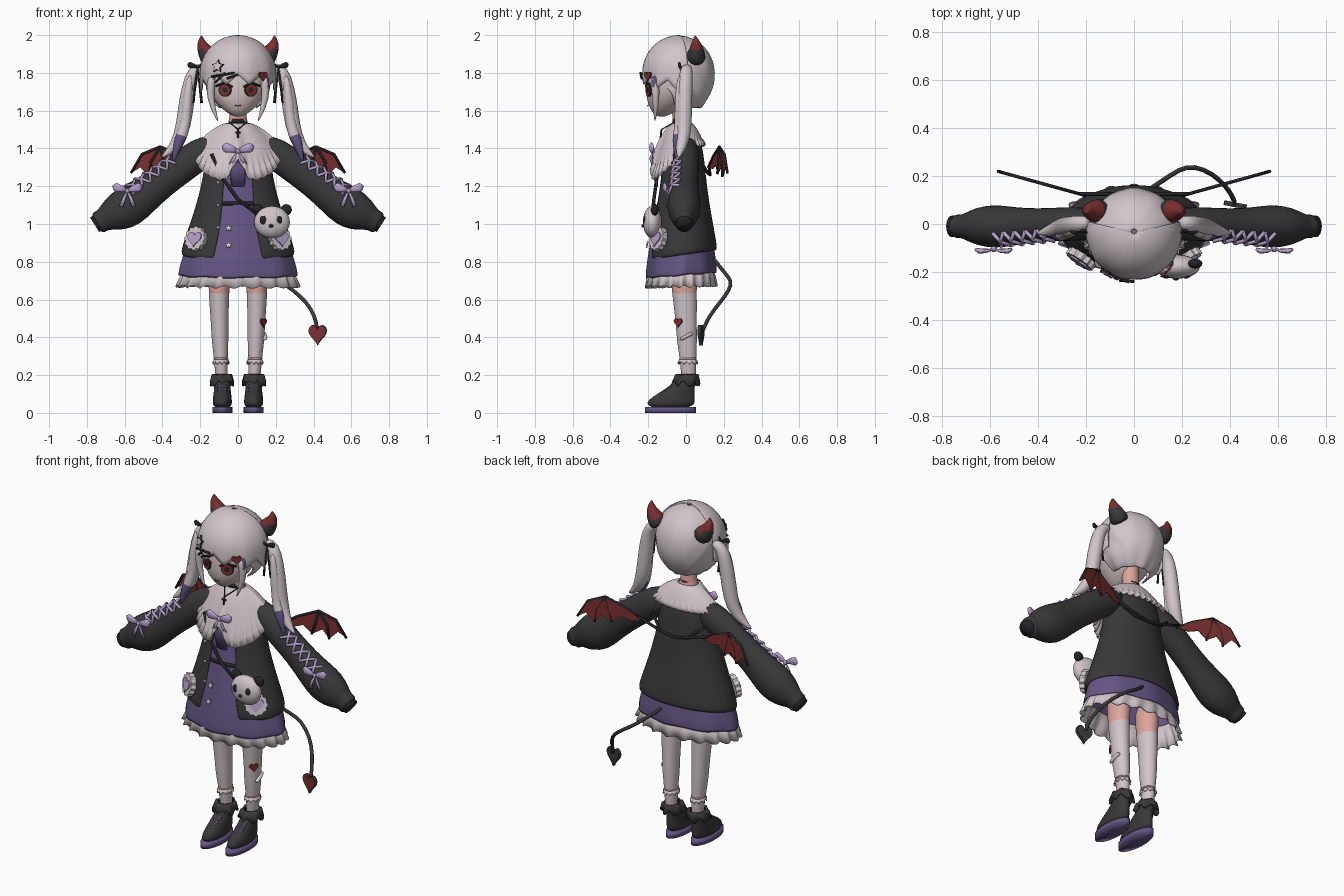
import bpy, bmesh
from math import sin, cos, pi, acos, asin, exp, tau
from mathutils import Vector, Matrix

cube = bpy.data.objects.get("Cube")
if cube:
    bpy.data.objects.remove(cube)


def mat(name, *rgb):
    m = bpy.data.materials.new(name)
    m.use_nodes = True
    m.diffuse_color = (*rgb, 1)
    bsdf = m.node_tree.nodes["Principled BSDF"]
    bsdf.inputs["Base Color"].default_value = (*rgb, 1)
    bsdf.inputs["Roughness"].default_value = 0.8
    return m


WHITE = mat("pale hair white", .64, .56, .59)
FACE = mat("pale face", .68, .56, .55)
SKIN = mat("pink skin", .72, .38, .33)
BLACK = mat("charcoal cloth", .04, .04, .04)
TRIM = mat("black trim", .018, .018, .02)
PURPLE = mat("dusty purple", .13, .09, .23)
LILAC = mat("lilac ribbon", .48, .36, .62)
RED = mat("dark red", .2, .028, .028)


def finish(name, bm, colours, rule=None, mirror=False, smooth=True, sub=0, solid=0):
    """Turn a bmesh into one object, or a left and right pair."""
    bmesh.ops.recalc_face_normals(bm, faces=bm.faces)
    for f in bm.faces:
        f.smooth = smooth
        if rule:
            f.material_index = int(rule(f))
    me = bpy.data.meshes.new(name)
    bm.to_mesh(me)
    bm.free()
    for c in colours:
        me.materials.append(c)
    meshes = [(name, me)]
    if mirror:
        other = me.copy()
        other.transform(Matrix.Scale(-1, 4, (1, 0, 0)))
        other.flip_normals()
        meshes = [("left_" + name, me), ("right_" + name, other)]
    for label, data in meshes:
        ob = bpy.data.objects.new(label, data)
        bpy.context.scene.collection.objects.link(ob)
        if solid:
            ob.modifiers.new("Thickness", "SOLIDIFY").thickness = solid
        if sub:
            s = ob.modifiers.new("Smooth", "SUBSURF")
            s.levels = s.render_levels = sub


def sheet(name, f, cols, rows, colours, ring=True, **kw):
    """Grid surface from f(u, row), with u running from 0 to 1."""
    bm = bmesh.new()
    div = cols if ring else cols - 1
    g = [[bm.verts.new(f(i / div, j)) for i in range(cols)] for j in range(rows)]
    for j in range(rows - 1):
        for i in range(div):
            k = (i + 1) % cols
            bm.faces.new((g[j][i], g[j][k], g[j + 1][k], g[j + 1][i]))
    finish(name, bm, colours, **kw)


def loft(name, rings, colours, x=0, cols=40, waves=0, amp=0, gaps=None, lift=0, **kw):
    """Stacked ellipses (z, rx, ry, centre y), optionally open at the front or ruffled."""
    def f(u, j):
        z, rx, ry, cy = rings[j]
        a0 = asin(gaps[j] / rx) if gaps else 0
        a = a0 + u * (tau - 2 * a0)
        t = j / (len(rings) - 1)
        r = 1 + amp * t * cos(waves * a)
        z += t * (lift * (1 - cos(a)) / 2 + amp * .15 * sin(waves * a))
        return (x + rx * r * sin(a), cy - ry * r * cos(a), z)
    sheet(name, f, cols, len(rings), colours, ring=not gaps, **kw)


def tube(bm, path, radii, n=8, flat=1, ref=(0, 1, 0)):
    pts = [Vector(p) for p in path]
    if not isinstance(radii, (list, tuple)):
        radii = [radii] * len(pts)
    loops = []
    for i, p in enumerate(pts):
        t = (pts[min(i + 1, len(pts) - 1)] - pts[max(i - 1, 0)]).normalized()
        side = Vector(ref) - t * t.dot(Vector(ref))
        if side.length < .05:
            side = t.orthogonal()
        side.normalize()
        up = t.cross(side)
        loops.append([bm.verts.new(p + radii[i] * (side * flat * cos(tau * k / n) + up * sin(tau * k / n)))
                      for k in range(n)])
    for a, b in zip(loops, loops[1:]):
        for k in range(n):
            bm.faces.new((a[k], a[k - 1], b[k - 1], b[k]))
    bm.faces.new(loops[0])
    bm.faces.new(loops[-1])


def tubes(name, paths, radii, colours, n=8, flat=1, **kw):
    bm = bmesh.new()
    for p in paths:
        tube(bm, p, radii, n, flat)
    finish(name, bm, colours, **kw)


def balls(name, items, colours, **kw):
    bm = bmesh.new()
    for loc, size in items:
        m = Matrix.Translation(loc) @ Matrix.Diagonal((*size, 1))
        bmesh.ops.create_uvsphere(bm, u_segments=20, v_segments=12, radius=1, matrix=m)
    finish(name, bm, colours, **kw)


def plate(name, outline, loc, colours, size=1, turn=0, pitch=0, thick=.008, **kw):
    """Flat shape facing the front, turned towards the side or pitched."""
    bm = bmesh.new()
    face = bm.faces.new([bm.verts.new((p[0] * size, 0, p[1] * size)) for p in outline])
    ext = bmesh.ops.extrude_face_region(bm, geom=[face])["geom"]
    bmesh.ops.translate(bm, vec=(0, thick, 0), verts=[v for v in ext if isinstance(v, bmesh.types.BMVert)])
    bm.transform(Matrix.Translation(loc) @ Matrix.Rotation(turn, 4, "Z") @ Matrix.Rotation(pitch, 4, "X"))
    finish(name, bm, colours, smooth=False, **kw)


def polar(n, r, sx=1):
    return [(sx * r(tau * k / n) * sin(tau * k / n), r(tau * k / n) * cos(tau * k / n)) for k in range(n)]


DISC = polar(24, lambda a: 1)
RUFFLE = polar(60, lambda a: 1 + .07 * cos(12 * a))
STAR = polar(10, lambda a: 1 if round(a / tau * 10) % 2 == 0 else .5)
HEART = [(sin(t) ** 3, (13 * cos(t) - 5 * cos(2 * t) - 2 * cos(3 * t) - cos(4 * t)) / 16)
         for t in [tau * k / 32 for k in range(32)]]


def bow(name, loc, s, colour, drop=1.2, **kw):
    """Two loops, a knot and two hanging ends."""
    bm = bmesh.new()
    o = Vector(loc)
    for d in (-1, 1):
        loop = [o + s * Vector(p) for p in ((0, 0, 0), (d * .4, -.1, .15), (d * .8, -.1, .25), (d, 0, .2))]
        tube(bm, loop, [.1 * s, .24 * s, .34 * s, .2 * s], 10, .45)
        end = [o + s * Vector(p) for p in ((0, 0, 0), (d * .25, -.05, -.5 * drop), (d * .45, 0, -drop))]
        tube(bm, end, [.06 * s, .13 * s, .15 * s], 8, .3)
    bmesh.ops.create_uvsphere(bm, u_segments=12, v_segments=8, radius=.17 * s, matrix=Matrix.Translation(o))
    finish(name, bm, [colour], **kw)


# Head, face and neck
loft("face", [(1.568, .01, .01, -.13), (1.58, .045, .045, -.125), (1.61, .085, .08, -.11), (1.66, .13, .115, -.095),
              (1.73, .157, .137, -.075), (1.8, .165, .15, -.06), (1.88, .13, .12, -.05)], [FACE], sub=1)
loft("neck", [(1.66, .05, .05, -.035), (1.55, .042, .042, -.025), (1.51, .06, .05, -.02), (1.45, .13, .07, -.02)],
     [SKIN], sub=1)
loft("choker", [(1.555, .046, .046, -.025), (1.535, .049, .047, -.025)], [TRIM], solid=.008)
tubes("cross_pendant", [[(0, -.13, 1.5), (0, -.135, 1.455)], [(-.014, -.133, 1.485), (.014, -.133, 1.485)]], .005, [TRIM])
tubes("necklace", [[(.045, -.06, 1.54), (0, -.13, 1.5)]], .003, [TRIM], mirror=True)
for label, size, y, c in (("eye_outline", .036, -.2, TRIM), ("iris", .03, -.203, RED), ("pupil", .013, -.206, TRIM)):
    plate(label, DISC, (.07, y, 1.71), [c], size, turn=.4, mirror=True)
tubes("eyelash", [[(.03, -.212, 1.725), (.07, -.207, 1.75), (.115, -.178, 1.73)]], .006, [TRIM], mirror=True)
tubes("mouth", [[(-.015, -.2, 1.628), (0, -.205, 1.625), (.015, -.2, 1.628)]], .002, [RED])

# Hair cap, fringe and locks
loft("hair_back", [(2, .01, .01, -.035), (1.985, .075, .072, -.035), (1.94, .14, .135, -.035), (1.88, .18, .175, -.035),
                   (1.8, .195, .19, -.035), (1.72, .185, .18, -.035), (1.66, .15, .145, -.035), (1.61, .1, .11, -.03)],
     [WHITE], gaps=[0, 0, 0, 0, 0, .178, .146, .097], cols=60, waves=10, amp=.02, sub=1, solid=.012)


def fringe(u, j):
    a = (u - .5) * 3.6
    saw = abs((a * 1.6 % 1) * 2 - 1)
    hem = 1.74 + .05 * saw - .06 * (a / 1.8) ** 2
    phi = acos((hem - 1.8) / .2) * (.02 + .98 * j / 12)
    r = sin(min(phi, pi / 2)) * (1 + .02 * (j / 12) * (.5 - saw))
    return (.2 * r * sin(a), -.035 - .198 * r * cos(a), 1.8 + .2 * cos(phi))


sheet("fringe", fringe, 90, 13, [WHITE], ring=False, solid=.01)
tubes("side_lock", [[(.135, -.17, 1.79), (.15, -.16, 1.7), (.135, -.16, 1.62), (.105, -.165, 1.54)]],
      [.025, .024, .016, .003], [WHITE], mirror=True, sub=1)
tubes("purple_streak", [[(.15, -.165, 1.79), (.152, -.168, 1.73), (.14, -.17, 1.66)]], [.012, .02, .003], [PURPLE], sub=1)
tubes("twin_tail", [[(.18, .01, 1.83), (.235, 0, 1.82), (.262, -.005, 1.72), (.28, -.01, 1.58), (.3, -.01, 1.47),
                     (.35, -.03, 1.39), (.41, -.04, 1.35)]], [.025, .036, .042, .044, .04, .028, .003],
      [WHITE], n=10, mirror=True, sub=1)
tubes("twin_tail_strand", [[(.25, -.03, 1.8), (.27, -.035, 1.66), (.275, -.03, 1.54), (.3, -.04, 1.46), (.32, -.045, 1.42),
                            (.345, -.05, 1.32)]], [.015, .03, .03, .034, .03, .003], [WHITE, PURPLE],
      rule=lambda f: f.calc_center_median().z < 1.48, mirror=True, sub=1)
bow("hair_ribbon", (.215, -.03, 1.83), .05, TRIM, drop=3.8, mirror=True)
plate("heart_clip", HEART, (.135, -.205, 1.785), [RED], .028, turn=.7)
plate("star_clip", STAR, (-.11, -.215, 1.835), [WHITE], .03, turn=-.5, pitch=-.2)
plate("star_clip_edge", STAR, (-.109, -.211, 1.835), [TRIM], .038, turn=-.5, pitch=-.2)
tubes("hair_pins", [[(-.14, -.195, 1.78), (-.02, -.242, 1.8)], [(-.12, -.2, 1.75), (-.07, -.23, 1.8)],
                    [(-.06, -.235, 1.77), (0, -.24, 1.79)]], .006, [TRIM])

# Horns with dark base and red tip
tubes("horn", [[(.13, .05, 1.86), (.165, .055, 1.9), (.185, .055, 1.935), (.195, .052, 1.965), (.193, .048, 2)]],
      [.06, .05, .036, .022, .002], [BLACK, RED], n=12, rule=lambda f: f.calc_center_median().z > 1.92,
      mirror=True, sub=1)

# Dress, petticoat frill and belt
loft("dress", [(1.48, .08, .06, -.02), (1.4, .145, .092, -.025), (1.25, .16, .105, -.025), (1.1, .195, .125, -.025),
               (.95, .245, .155, -.025), (.8, .295, .18, -.025), (.71, .315, .187, -.025)],
     [PURPLE], cols=64, waves=8, amp=.02, lift=.03, sub=1, solid=.008)
loft("petticoat_frill", [(.79, .27, .16, -.025), (.72, .3, .178, -.025), (.665, .318, .185, -.025)],
     [WHITE], cols=160, waves=20, amp=.045, lift=.01, solid=.006)
loft("belt", [(1.12, .195, .125, -.025), (1.1, .2, .13, -.025)], [TRIM], solid=.008)

# Open jacket with sleeves
loft("jacket", [(1.51, .07, .055, -.02), (1.46, .15, .085, -.02), (1.38, .175, .112, -.02), (1.25, .18, .123, -.02),
                (1.1, .217, .142, -.022), (.95, .265, .168, -.022), (.85, .3, .183, -.02), (.81, .3, .183, -.02)],
     [BLACK], cols=48, gaps=[.05, .06, .07, .075, .085, .1, .125, .13], lift=.05, sub=1, solid=.014)
tubes("sleeve", [[(.1, 0, 1.42), (.2, 0, 1.375), (.3, 0, 1.3), (.4, -.005, 1.225), (.5, -.01, 1.15), (.58, -.01, 1.09),
                  (.65, -.01, 1.055), (.7, -.01, 1.03), (.72, -.01, 1.018), (.755, -.01, .998)]],
      [.07, .088, .088, .086, .1, .116, .1, .07, .058, .068], [BLACK], n=14, flat=.82, mirror=True, sub=1)
tubes("sleeve_opening", [[(.74, -.01, 1.008), (.759, -.01, .996)]], .045, [TRIM], n=16, mirror=True)


def on_sleeve(t, angle, r):
    c = Vector((.31, 0, 1.295)).lerp(Vector((.53, -.01, 1.125)), t)
    return c + r * (cos(angle) * Vector((.6, 0, .8)) + sin(angle) * Vector((0, -.85, 0)))


tubes("sleeve_lacing", [[on_sleeve(k / 5, a, .092 + .003 * k), on_sleeve((k + .5) / 5, .75, .1 + .003 * k),
                         on_sleeve((k + 1) / 5, 1.5 - a, .094 + .003 * k)]
                        for k in range(5) for a in (.3, 1.2)], .008, [LILAC], mirror=True)
bow("sleeve_bow", (.585, -.105, 1.175), .075, LILAC, drop=1.1, mirror=True)


# Wide collar with ruffled edge and chest bow
def collar(u, j):
    a = u * tau
    d = min(a, tau - a)
    t = j / 8
    z_out = 1.435 - .16 * max(0, cos(a)) ** .6 * (1 - .6 * exp(-(d / .2) ** 2))
    wave = .03 * cos(34 * a) if j > 7 else 0
    return ((.06 + .15 * t) * (1 + wave) * sin(a), -.022 - (.05 + (.105 if cos(a) > 0 else .065) * t) * (1 + wave) * cos(a),
            1.535 + (z_out - 1.535) * t ** 1.5 + wave * .2)


sheet("collar", collar, 170, 10, [WHITE], solid=.008)
bow("chest_bow", (0, -.175, 1.385), .08, LILAC, drop=.9)
tubes("chest_tie", [[(0, -.16, 1.38), (0, -.165, 1.3), (0, -.155, 1.2)]], [.02, .045, .035], [PURPLE], flat=.2)
tubes("buttons", [[(-.105, -.16, z), (-.105, -.168, z)] for z in (1.22, 1.1, .98)], .008, [WHITE])

# Heart pockets and dress prints
plate("pocket_frill", RUFFLE, (.23, -.158, .925), [WHITE], .062, turn=.6, pitch=-.2, thick=.03, mirror=True)
plate("pocket_heart", HEART, (.233, -.164, .925), [LILAC], .044, turn=.6, pitch=-.2, mirror=True)
for z in (.98, .89):
    plate("dress_print", STAR, (-.05, -.192 - (.98 - z) * .2, z), [WHITE], .02, pitch=-.2)

# Panda bag and shoulder strap
balls("panda_bag", [((.18, -.178, 1.01), (.095, .05, .085))], [WHITE])
balls("panda_ears", [((.18 + d * .075, -.165, 1.075), (.03, .02, .03)) for d in (-1, 1)], [TRIM])
balls("panda_eyes", [((.175 + d * .04, -.215, 1.02), (.02, .012, .024)) for d in (-1, 1)]
      + [((.175, -.228, .99), (.012, .008, .009))], [TRIM])
tubes("bag_strap", [[(-.14, -.12, 1.37), (-.08, -.155, 1.24), (0, -.17, 1.13), (.12, -.18, 1.04)]], .009, [TRIM])

# Legs, stockings, cuffs and boots
tubes("leg", [[(.1, -.01, .84), (.1, -.01, .72), (.1, -.008, .62), (.1, -.005, .6), (.097, .002, .46), (.095, .005, .38),
               (.09, .012, .27), (.085, .015, .12)]], [.062, .06, .054, .054, .046, .046, .034, .033],
      [SKIN, WHITE], n=16, flat=1.2, rule=lambda f: f.calc_center_median().z < .615, mirror=True, sub=1)
loft("sock_band", [(.292, .038, .045, .01), (.284, .04, .046, .01)], [SKIN], x=.09, solid=.005, mirror=True)
loft("sock_frill", [(.285, .036, .044, .01), (.265, .044, .052, .01)], [WHITE], x=.09, cols=60, waves=10, amp=.05,
     solid=.005, mirror=True)
loft("boot", [(.03, .01, .01, -.085), (.03, .051, .13, -.083), (.065, .051, .125, -.08), (.1, .047, .1, -.055),
              (.14, .042, .065, -.02), (.19, .042, .05, .005), (.19, .03, .03, .005)], [BLACK], x=.083, mirror=True, sub=1)
loft("boot_sole", [(0, .001, .001, -.083), (0, .053, .135, -.083), (.032, .053, .135, -.083), (.034, .001, .001, -.083)],
     [PURPLE], x=.083, mirror=True)
loft("boot_cuff", [(.205, .042, .05, .01), (.2, .055, .06, .005), (.155, .066, .07, 0)], [BLACK], x=.085, cols=48,
     waves=6, amp=.09, solid=.008, mirror=True)
tubes("boot_laces", [[(.083 - d * .025, -.15 + k * .03, .088 + k * .022), (.083 + d * .025, -.135 + k * .03, .1 + k * .022)]
                     for k in range(3) for d in (-1, 1)], .006, [PURPLE], mirror=True)
plate("leg_heart", HEART, (.138, -.044, .48), [RED], .026, turn=.95)
tubes("leg_bandage", [[(.142, -.035, .385), (.145, .01, .41), (.132, .04, .425)]], .014, [WHITE], flat=.8, sub=1)


# Bat wings with crossed cords
def wing_point(u, v):
    return (.2 + .964 * u, .118 + .267 * u, 1.3 + v)


plate("wing_membrane", [(0, 0), (.1, .06), (.22, .11), (.32, .07), (.38, -.03), (.33, 0), (.28, -.05), (.24, 0),
                        (.18, -.035), (.13, .01), (.07, -.01)], (.2, .12, 1.3), [RED], turn=.27, thick=.004, mirror=True)
tubes("wing_bones", [[wing_point(*p) for p in path] for path in
                     (((0, 0), (.1, .06), (.22, .11)), ((.22, .11), (.32, .07), (.38, -.03)),
                      ((.22, .11), (.27, .03), (.28, -.05)), ((.22, .11), (.2, .03), (.18, -.035)))],
      .007, [TRIM], mirror=True)
tubes("back_cord", [[wing_point(.03, .02), (.1, .125, 1.28), (0, .128, 1.26), (-.09, .115, 1.27), (-.17, .075, 1.34)]],
      .008, [TRIM], mirror=True)

# Tail with a heart tip
tubes("tail", [[(.04, .13, .84), (.12, .18, .77), (.19, .23, .715), (.25, .243, .68), (.33, .21, .62), (.39, .15, .55),
                (.415, .105, .48), (.42, .09, .43)]], .011, [BLACK], sub=1)
plate("tail_heart", [(x, z * 1.25) for x, z in HEART], (.42, .07, .42), [RED, BLACK], .048, turn=-.2, thick=.02,
      rule=lambda f: f.normal.y > -.5)
